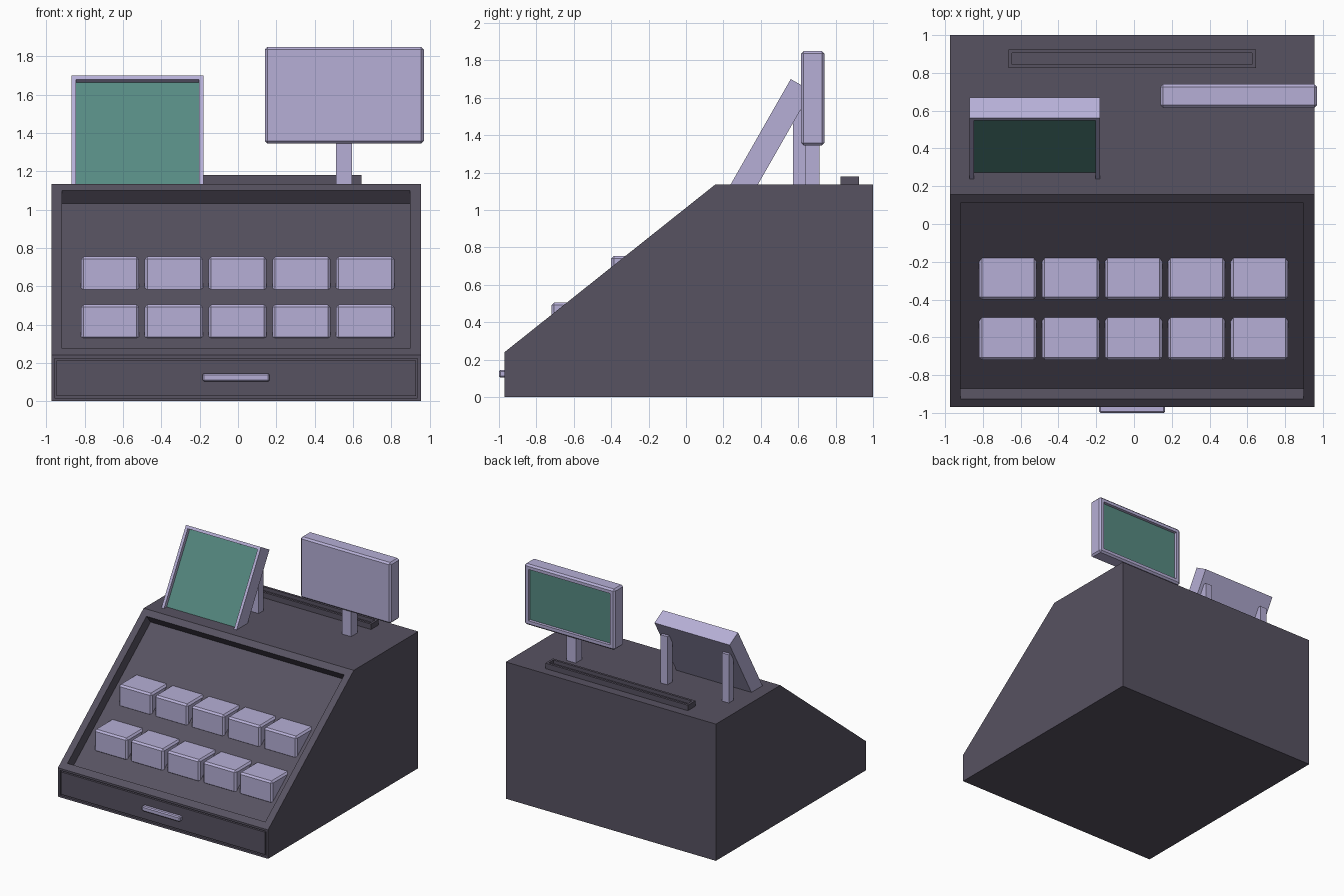
import bpy, bmesh, math
from mathutils import Vector, Matrix

if "Cube" in bpy.data.objects:
    bpy.data.objects.remove(bpy.data.objects["Cube"])


def material(name, rgb):
    m = bpy.data.materials.new(name)
    lin = [((c / 255 + 0.055) / 1.055) ** 2.4 for c in rgb]
    m.diffuse_color = (*lin, 1)
    m.use_nodes = True
    m.node_tree.nodes["Principled BSDF"].inputs["Base Color"].default_value = m.diffuse_color
    return m


CASE = material("dark_plum_case", (87, 82, 97))
LIGHT = material("pale_lilac_plastic", (182, 175, 214))
GLASS = material("teal_glass", (86, 138, 130))


def face_towards(bm, direction):
    """Largest face pointing along a direction."""
    d = Vector(direction).normalized()
    bm.normal_update()
    return max((f for f in bm.faces if f.normal.dot(d) > 0.98), key=lambda f: f.calc_area())


def inset(bm, face, steps):
    """Each step shrinks the face by a margin, then moves it along its normal."""
    for margin, depth in steps:
        if margin:
            bmesh.ops.inset_individual(bm, faces=[face], thickness=margin, depth=0)
        if depth:
            face.normal_update()
            n = face.normal.copy()
            bmesh.ops.inset_individual(bm, faces=[face], thickness=0, depth=0)
            bmesh.ops.translate(bm, verts=list(face.verts), vec=n * depth)
    return face


def finish(bm, name, *mats):
    me = bpy.data.meshes.new(name)
    bm.to_mesh(me)
    bm.free()
    for m in mats:
        me.materials.append(m)
    ob = bpy.data.objects.new(name, me)
    bpy.context.collection.objects.link(ob)
    return ob


def box_mesh(lo, hi, bevel=0):
    lo, hi = Vector(lo), Vector(hi)
    bm = bmesh.new()
    size = Matrix.Diagonal((*(hi - lo), 1))
    bmesh.ops.create_cube(bm, size=1, matrix=Matrix.Translation((lo + hi) / 2) @ size)
    if bevel:
        bmesh.ops.bevel(bm, geom=bm.edges[:], offset=bevel, segments=1, affect='EDGES')
    return bm


def box(name, lo, hi, mat, bevel=0):
    return finish(box_mesh(lo, hi, bevel), name, mat)


# Wedge-shaped case with a sunken key panel and a grooved drawer front
profile = [(-0.97, 0), (-0.97, 0.24), (0.155, 1.135), (1, 1.135), (1, 0)]
bm = bmesh.new()
side = bm.faces.new([bm.verts.new((-0.975, y, z)) for y, z in profile])
ext = bmesh.ops.extrude_face_region(bm, geom=[side])
bmesh.ops.translate(bm, vec=(1.93, 0, 0),
                    verts=[v for v in ext["geom"] if isinstance(v, bmesh.types.BMVert)])
bmesh.ops.recalc_face_normals(bm, faces=bm.faces[:])
inset(bm, face_towards(bm, (0, -0.895, 1.125)), [(0.08, -0.088)])
inset(bm, face_towards(bm, (0, -1, 0)), [(0.024, -0.02), (0.014, 0.02)])
finish(bm, "case", CASE)

# Drawer handle
box("drawer_handle", (-0.185, -1.0, 0.103), (0.165, -0.96, 0.145), LIGHT, 0.008)

# Two rows of keys
for row, (y0, y1, z0, z1) in enumerate([(-0.72, -0.47, 0.32, 0.505), (-0.4, -0.155, 0.57, 0.755)]):
    for col in range(5):
        x = -0.002 + (col - 2) * 0.333
        box(f"key_{row + 1}_{col + 1}", (x - 0.152, y0, z0), (x + 0.152, y1, z1), LIGHT, 0.014)

# Receipt slot on the rear of the top
bm = box_mesh((-0.665, 0.825, 1.12), (0.645, 0.925, 1.18))
inset(bm, face_towards(bm, (0, 0, 1)), [(0.027, -0.03)])
finish(bm, "receipt_slot", CASE)

# Operator screen, leaning back with its foot sunk into the case
bm = box_mesh((-0.87, 0, -0.7), (-0.18, 0.127, 0))
inset(bm, face_towards(bm, (0, -1, 0)), [(0.034, -0.03)]).material_index = 1
screen = finish(bm, "operator_screen", LIGHT, GLASS)
screen.data.transform(Matrix.Translation((0, 0.56, 1.7)) @ Matrix.Rotation(math.radians(-29.7), 4, 'X'))

# Legs behind the operator screen
for s, label in ((-1, "left"), (1, "right")):
    x = -0.525 + s * 0.282
    box(f"screen_leg_{label}", (x - 0.032, 0.572, 1.12), (x + 0.032, 0.637, 1.535), LIGHT)

# Customer display facing the rear, on a post
bm = box_mesh((0.14, 0.615, 1.345), (0.97, 0.74, 1.85), 0.014)
inset(bm, face_towards(bm, (0, 1, 0)), [(0.036, -0.025)]).material_index = 1
finish(bm, "customer_display", LIGHT, GLASS)
box("display_post", (0.512, 0.635, 1.12), (0.595, 0.715, 1.36), LIGHT)
